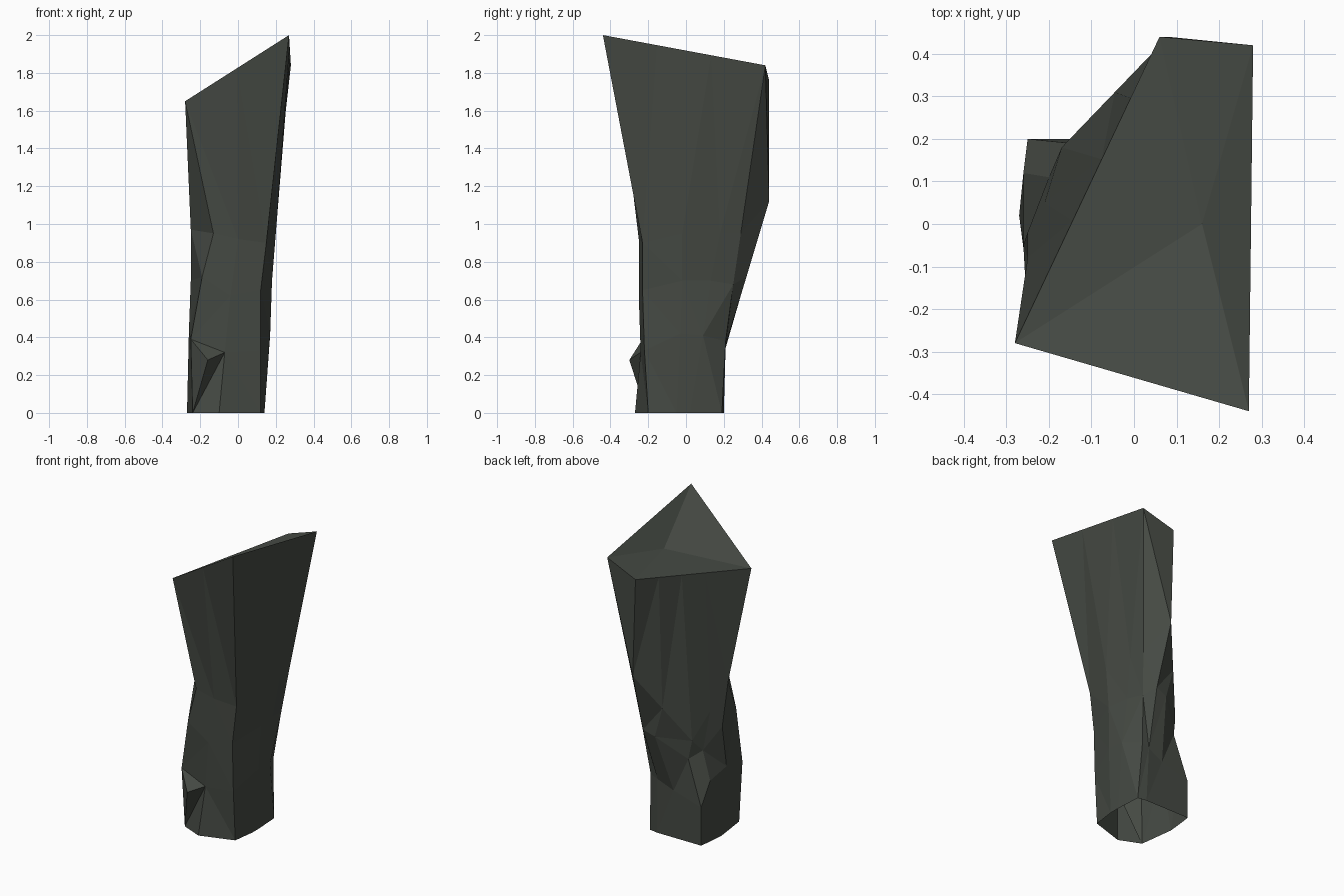
import bpy
import bmesh
from mathutils import Vector

default_cube = bpy.data.objects.get("Cube")
if default_cube:
    bpy.data.objects.remove(default_cube, do_unlink=True)


def make_material(name, colour):
    material = bpy.data.materials.new(name)
    material.use_nodes = True
    material.diffuse_color = colour
    material.node_tree.nodes["Principled BSDF"].inputs["Base Color"].default_value = colour
    return material


def span(start, end, steps):
    """Points from start up to, but not including, end."""
    a, b = Vector(start), Vector(end)
    return [a.lerp(b, i / steps) for i in range(steps)]


# Each ring has eleven points, running from the front right corner
# along the front, the left side, the back and the right side.

# Hem, open and flat on the ground
hem = [(x, y, 0) for x, y in (
    (-.24, -.21), (-.1, -.27), (.12, -.2), (.14, -.05), (.14, .02), (.13, .19),
    (.07, .2), (-.02, .2), (-.25, .2), (-.26, .12), (-.27, .02))]

# Crumpled ankle
ankle = [
    (-.25, -.23, .39), (-.07, -.24, .32), (.12, -.22, .33), (.17, -.03, .42),
    (.17, .09, .41), (.11, .21, .38), (.06, .21, .36), (-.05, .2, .31),
    (-.25, .2, .25), (-.26, .12, .4), (-.26, -.05, .43)]

# Shin, with a crease down the left side
shin = [
    (-.19, -.25, .72), (-.04, -.25, .62), (.12, -.23, .65), (.18, -.02, .7),
    (.16, .13, .7), (.14, .25, .68), (.09, .32, .72), (.01, .31, .69),
    (-.15, .19, .54), (-.2, .11, .58), (-.25, -.02, .7)]

# Knee, with a flat back hanging down to a low point
knee_back, knee_low, knee_side = (.08, .44, 1.12), (-.17, .18, .66), (-.25, -.08, .97)
knee = [(-.13, -.25, .95), (0, -.25, .92), (.15, -.23, .9), (.2, -.02, .95),
        (.18, .18, .95), (.17, .29, .95)]
knee += span(knee_back, knee_low, 2) + span(knee_low, knee_side, 2) + [knee_side]

# Slanted waist, made of four straight edges
front_right, front_left = (-.28, -.28, 1.65), (.27, -.44, 2)
back_left, back_right = (.28, .42, 1.84), (.06, .44, 1.76)
waist = (span(front_right, front_left, 2) + span(front_left, back_left, 3)
         + span(back_left, back_right, 1) + span(back_right, front_right, 5))

bm = bmesh.new()
rings = [[bm.verts.new(p) for p in ring] for ring in (hem, ankle, shin, knee, waist)]
count = len(hem)

# Walls between neighbouring rings, leaving a gap for the front fold
for lower, upper in zip(rings, rings[1:]):
    for i in range(count):
        j = (i + 1) % count
        if lower is rings[0] and i == 0:
            continue
        bm.faces.new((lower[i], lower[j], upper[j], upper[i]))

# Pointed fold at the front of the ankle
fold = bm.verts.new((-.16, -.3, .28))
h0, h1, a0, a1 = *rings[0][:2], *rings[1][:2]
for corners in ((h0, h1, a1), (h0, a1, fold), (fold, a1, a0), (h0, fold, a0)):
    bm.faces.new(corners)

# Sunken top
top_centre = bm.verts.new((.16, 0, 1.77))
rim = rings[-1]
for i in range(count):
    bm.faces.new((rim[i], rim[(i + 1) % count], top_centre))

bmesh.ops.triangulate(bm, faces=bm.faces[:], quad_method='SHORT_EDGE')
bmesh.ops.recalc_face_normals(bm, faces=bm.faces[:])

mesh = bpy.data.meshes.new("trouser_leg")
bm.to_mesh(mesh)
bm.free()
mesh.materials.append(make_material("dark grey green", (.06, .068, .057, 1)))
trouser_leg = bpy.data.objects.new("trouser_leg", mesh)
bpy.context.collection.objects.link(trouser_leg)
